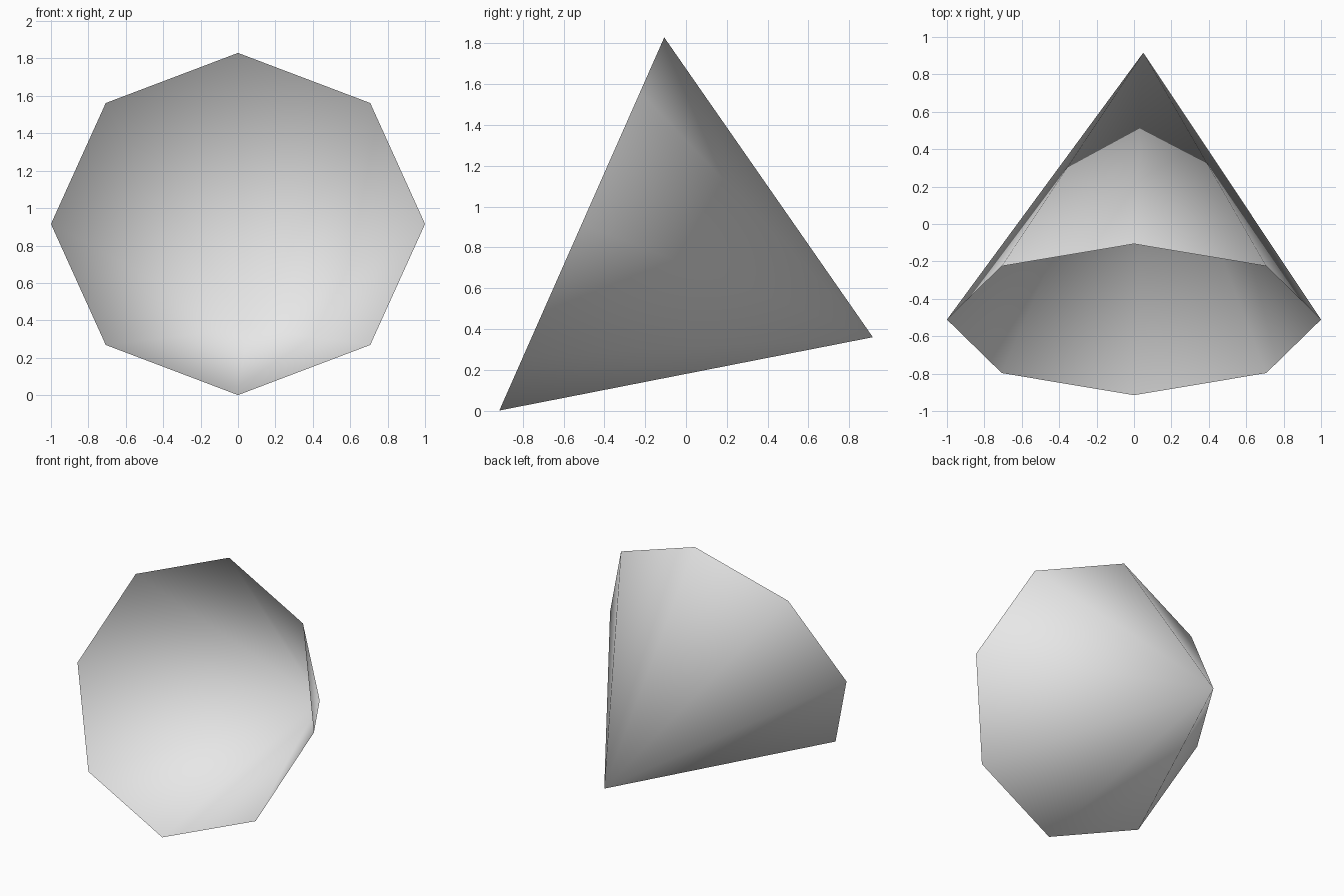
import bpy
import bmesh
import math
from mathutils import Vector

cube = bpy.data.objects.get("Cube")
if cube:
    bpy.data.objects.remove(cube, do_unlink=True)

# Single plain grey
grey = bpy.data.materials.new("light_grey")
grey.use_nodes = True
colour = (0.8, 0.8, 0.8, 1.0)
grey.diffuse_color = colour
grey.node_tree.nodes["Principled BSDF"].inputs["Base Color"].default_value = colour

SIDES = 8
RADIUS = 1.0
TILT = math.radians(66.15)              # slope of the open rim
CENTRE = Vector((0, -0.511, 0.915))     # middle of the rim
TIP = Vector((0.05, 0.916, 0.36))       # slightly off-centre tip at the back

# Open eight-sided cone: tilted rim joined to the tip, no cap
bm = bmesh.new()
across = Vector((1, 0, 0))
upward = Vector((0, math.cos(TILT), math.sin(TILT)))
rim = []
for i in range(SIDES):
    a = 2 * math.pi * i / SIDES
    rim.append(bm.verts.new(CENTRE + RADIUS * (across * math.sin(a) + upward * math.cos(a))))
tip = bm.verts.new(TIP)
for i in range(SIDES):
    face = bm.faces.new((rim[i], rim[(i + 1) % SIDES], tip))
    face.smooth = True
    # Make every face point away from the cone's axis
    face.normal_update()
    if face.normal.dot(face.calc_center_median() - (CENTRE + TIP) / 2) < 0:
        face.normal_flip()

mesh = bpy.data.meshes.new("open_cone")
bm.to_mesh(mesh)
bm.free()
mesh.materials.append(grey)
cone = bpy.data.objects.new("open_cone", mesh)
bpy.context.collection.objects.link(cone)
